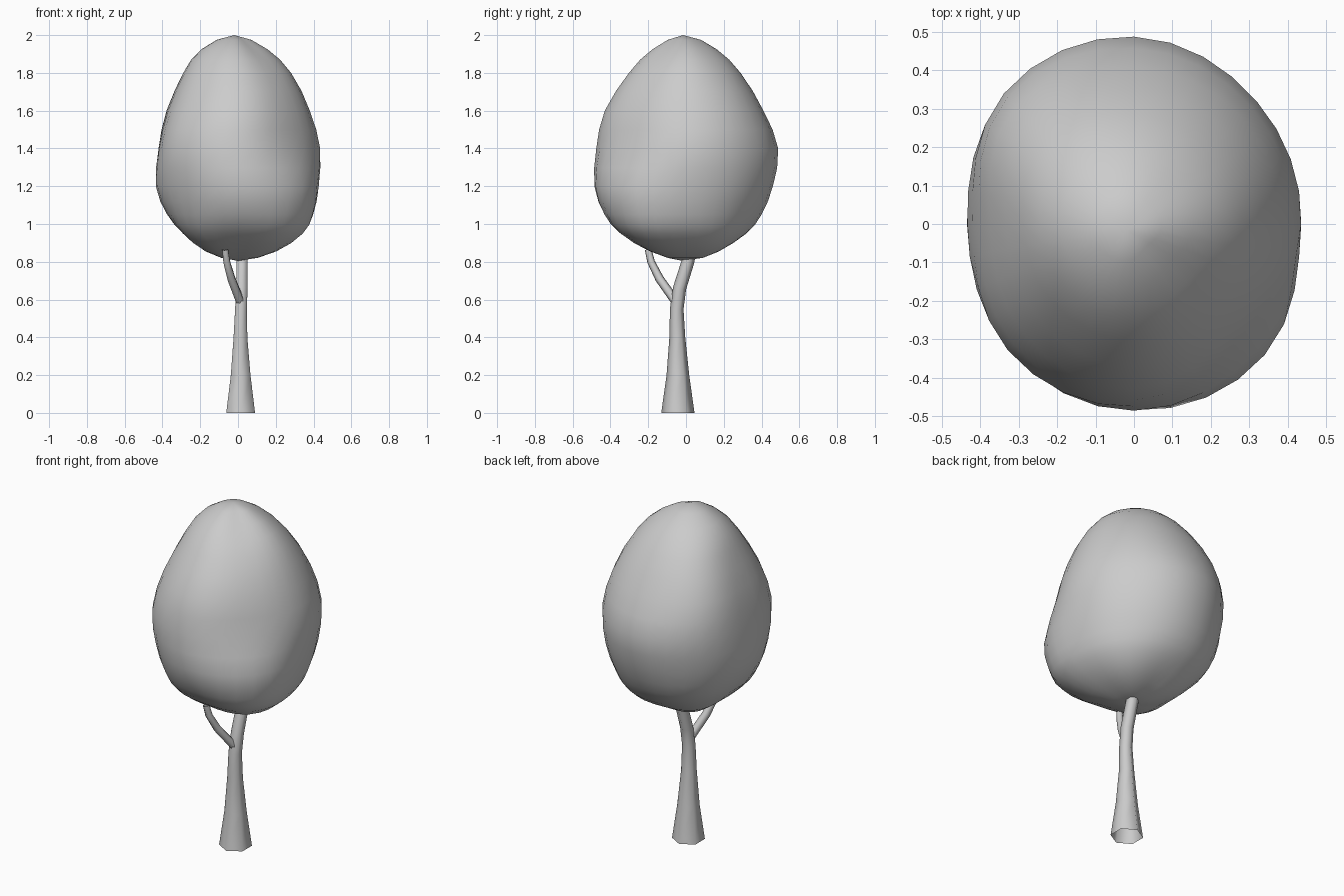
import bpy, bmesh, math
from mathutils import Vector

if "Cube" in bpy.data.objects:
    bpy.data.objects.remove(bpy.data.objects["Cube"])


def finish(name, bm):
    bmesh.ops.recalc_face_normals(bm, faces=bm.faces)
    mesh = bpy.data.meshes.new(name)
    bm.to_mesh(mesh)
    bm.free()
    for p in mesh.polygons:
        p.use_smooth = True
    obj = bpy.data.objects.new(name, mesh)
    bpy.context.collection.objects.link(obj)
    return obj


def bridge(bm, a, b):
    n = len(a)
    for i in range(n):
        bm.faces.new((a[i], a[(i + 1) % n], b[(i + 1) % n], b[i]))


def tube(name, path, sides=6):
    """Tapered open tube through (x, y, z, radius) points."""
    bm = bmesh.new()
    pts = [Vector(p[:3]) for p in path]
    prev = None
    for i, p in enumerate(pts):
        if i == 0:
            t = (pts[1] - p).normalized()
        elif i == len(pts) - 1:
            t = (p - pts[i - 1]).normalized()
        else:
            t = ((p - pts[i - 1]).normalized() + (pts[i + 1] - p).normalized()).normalized()
        u = (Vector((1, 0, 0)) - t * t.x).normalized()
        v = t.cross(u)
        ring = []
        for k in range(sides):
            a = math.pi / 2 + 2 * math.pi * k / sides
            ring.append(bm.verts.new(p + path[i][3] * (u * math.cos(a) + v * math.sin(a))))
        if prev:
            bridge(bm, prev, ring)
        prev = ring
    return finish(name, bm)


def spline(a, b, c, d, t):
    return b + 0.5 * t * (c - a + t * (2 * a - 5 * b + 4 * c - d + t * (3 * (b - c) + d - a)))


# Trunk and side branch
tube("trunk", [(.014, -.043, 0, .088), (.014, -.043, .2, .060), (.013, -.046, .4, .042),
               (.016, -.049, .55, .036), (.02, -.034, .66, .035), (.022, .01, .8, .034),
               (.024, .025, .86, .03)])
tube("branch", [(.012, -.055, .59, .024), (-.035, -.14, .71, .023),
                (-.06, -.185, .80, .020), (-.068, -.20, .865, .018)])

# Crown: radii in eight directions (E, NE, N, NW, W, SW, S, SE) at each height
levels = [
    (.855, [.20, .21, .17, .20, .17, .20, .18, .23]),
    (.95, [.335, .33, .32, .33, .29, .34, .34, .40]),
    (1.05, [.39, .385, .40, .41, .375, .40, .43, .46]),
    (1.2, [.425, .435, .46, .46, .435, .445, .485, .482]),
    (1.4, [.435, .452, .488, .48, .42, .465, .475, .425]),
    (1.6, [.38, .395, .41, .435, .375, .405, .43, .375]),
    (1.8, [.285, .28, .29, .315, .285, .29, .30, .27]),
    (1.925, [.17, .16, .17, .18, .18, .17, .17, .14]),
]
zero = [0] * 8
mirror = lambda lv: (lv[0], [-r for r in lv[1]])
rows = [mirror(levels[0]), (.805, zero)] + levels + [(2.0, zero), mirror(levels[-1])]
SEG, SUB = 32, 2

bm = bmesh.new()
bottom = bm.verts.new((.0, -.02, .805))
rings = []
steps = (len(rows) - 3) * SUB
for s in range(1, steps):
    j, t = s // SUB + 1, (s % SUB) / SUB
    q = rows[j - 1:j + 3]
    z = spline(*[r[0] for r in q], t)
    radii = [spline(*[r[1][k] for r in q], t) for k in range(8)]
    # the crown tip leans slightly to the front left
    lean = -.02 * max(0, (z - 1.75) / .25)
    ring = []
    for k in range(SEG):
        i, f = divmod(k * 8 / SEG, 1)
        i = int(i)
        r = spline(*[radii[(i + o) % 8] for o in (-1, 0, 1, 2)], f)
        a = 2 * math.pi * k / SEG
        ring.append(bm.verts.new((r * math.cos(a) + lean, r * math.sin(a) + lean / 2, z)))
    if rings:
        bridge(bm, rings[-1], ring)
    rings.append(ring)
top = bm.verts.new((-.02, -.015, 2.0))
for pole, ring in ((bottom, rings[0]), (top, rings[-1])):
    for k in range(SEG):
        bm.faces.new((pole, ring[k], ring[(k + 1) % SEG]))
finish("crown", bm)
